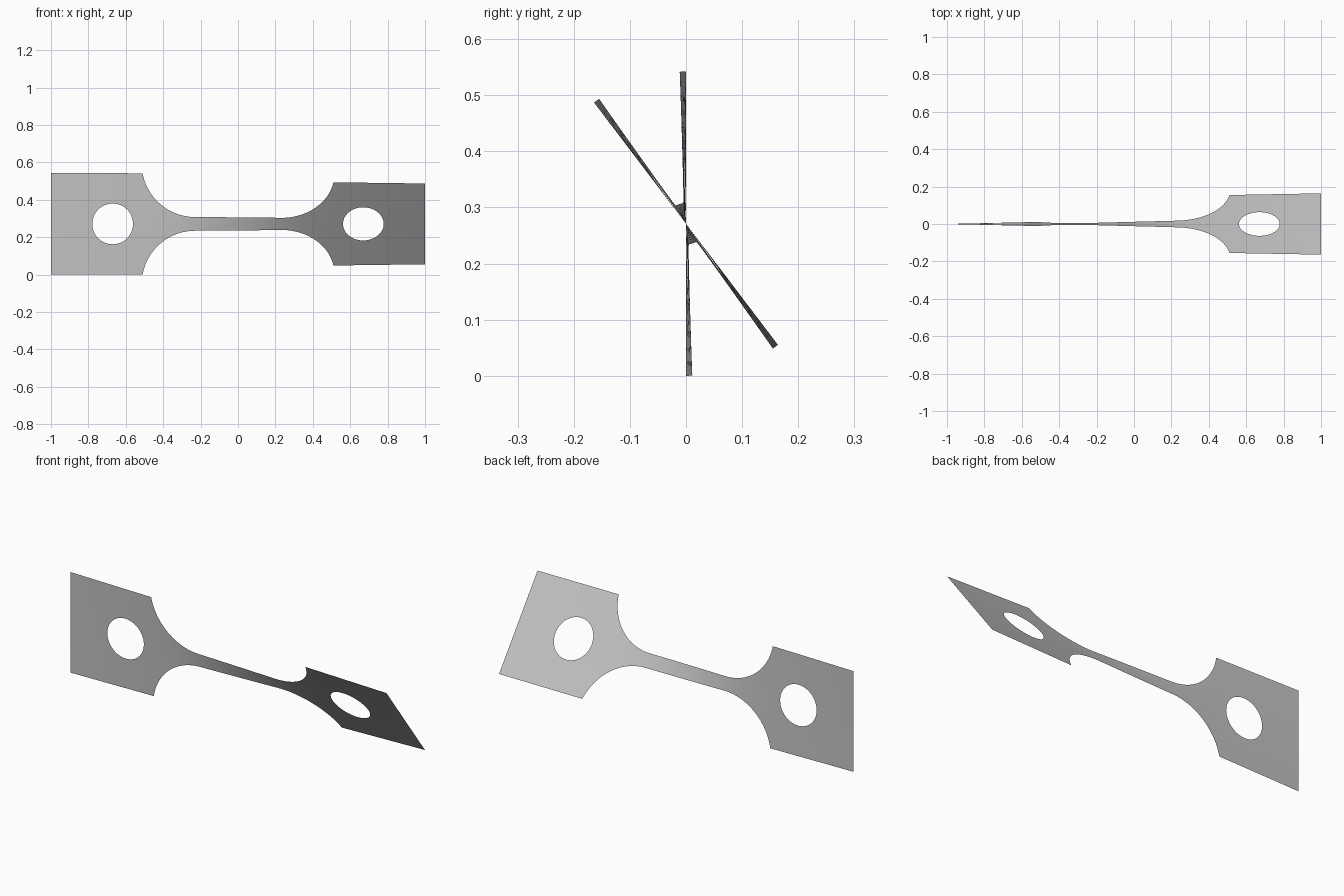
import bpy, bmesh
from math import sin, cos, asin, atan2, sqrt, radians

cube = bpy.data.objects.get("Cube")
if cube:
    bpy.data.objects.remove(cube, do_unlink=True)

HALF_H = 0.271        # half height of the end tabs
NECK_H = 0.037        # half height of the neck
NECK_X, TAB_X = 0.23, 0.51
HOLE_X, HOLE_R = 0.67, 0.109
TWIST = radians(37.2)
ACROSS = 16

rise, run = HALF_H - NECK_H, TAB_X - NECK_X
FILLET_R = (run ** 2 + rise ** 2) / (2 * rise)


def half_height(x):
    x = abs(x)
    if x >= TAB_X:
        return HALF_H
    d = max(x - NECK_X, 0)
    return NECK_H + FILLET_R - sqrt(FILLET_R ** 2 - d * d)


# Twist builds up fastest where the strip is narrow
STEPS = 800
total = [0.0]
for i in range(STEPS):
    x = -1 + 2 * (i + 0.5) / STEPS
    total.append(total[-1] + half_height(x) ** -1.1)


def twist(x):
    f = min(max((x + 1) / 2 * STEPS, 0), STEPS)
    i = min(int(f), STEPS - 1)
    return TWIST * (total[i] + (total[i + 1] - total[i]) * (f - i)) / total[-1]


def quad_rows(bm, rows, closed=False):
    rows = [[bm.verts.new((x, 0, z)) for x, z in row] for row in rows]
    n = len(rows[0])
    for a, b in zip(rows, rows[1:]):
        for j in range(n if closed else n - 1):
            k = (j + 1) % n
            bm.faces.new((a[j], a[k], b[k], b[j]))


bm = bmesh.new()

# Neck and its round shoulders
sweep = asin(run / FILLET_R)
shoulder = [NECK_X + FILLET_R * sin(sweep * i / 24) for i in range(25)]
neck = [NECK_X * i / 14 for i in range(-13, 14)]
columns = [-x for x in reversed(shoulder)] + neck + shoulder
quad_rows(bm, [[(x, half_height(x) * (2 * j / ACROSS - 1)) for j in range(ACROSS + 1)]
               for x in columns])

# End tabs: rings running from the round hole to the square outline
corners = [(TAB_X, -HALF_H), (1, -HALF_H), (1, HALF_H), (TAB_X, HALF_H)]
outline = []
for (x0, z0), (x1, z1) in zip(corners, corners[1:] + corners[:1]):
    for j in range(ACROSS):
        t = j / ACROSS
        outline.append((x0 + (x1 - x0) * t, z0 + (z1 - z0) * t))
for side in (-1, 1):
    rings = []
    for i in range(7):
        t = i / 6
        ring = []
        for x, z in outline:
            a = atan2(z, x - HOLE_X)
            hx, hz = HOLE_X + HOLE_R * cos(a), HOLE_R * sin(a)
            ring.append((side * (hx + (x - hx) * t), hz + (z - hz) * t))
        rings.append(ring)
    quad_rows(bm, rings, closed=True)

bmesh.ops.remove_doubles(bm, verts=bm.verts, dist=0.0005)
bm.normal_update()
bmesh.ops.reverse_faces(bm, faces=[f for f in bm.faces if f.normal.y > 0])

# Twist the flat strip about its long axis and lift it to the ground
for v in bm.verts:
    a, z = twist(v.co.x), v.co.z
    v.co.y, v.co.z = -z * sin(a), z * cos(a) + HALF_H
for f in bm.faces:
    f.smooth = True

mesh = bpy.data.meshes.new("twisted_strip")
bm.to_mesh(mesh)
bm.free()

grey = bpy.data.materials.new("plain_grey")
grey.use_nodes = True
colour = (0.55, 0.55, 0.55, 1)
grey.diffuse_color = colour
grey.node_tree.nodes["Principled BSDF"].inputs["Base Color"].default_value = colour
mesh.materials.append(grey)

strip = bpy.data.objects.new("twisted_strip", mesh)
bpy.context.collection.objects.link(strip)
